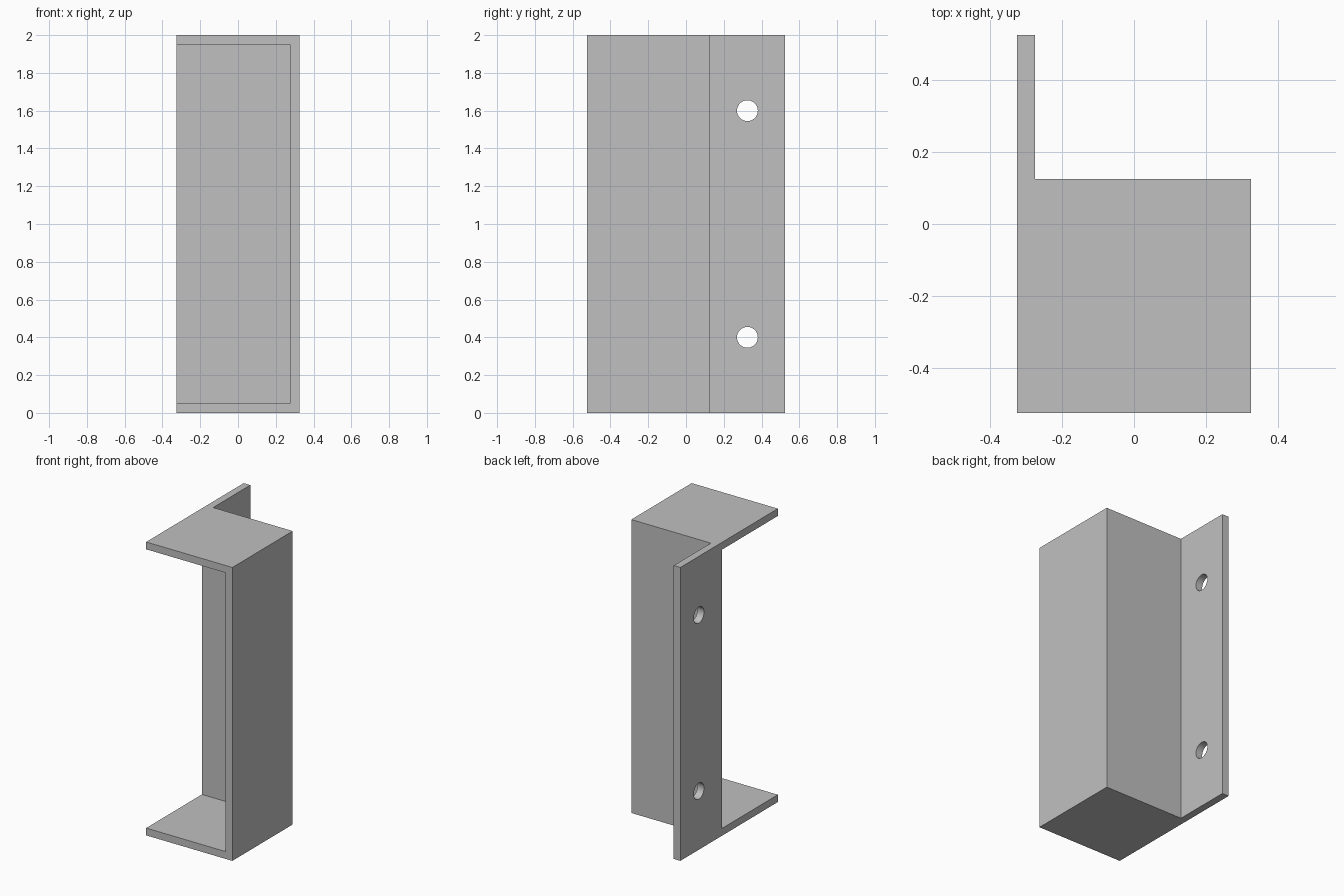
import bpy
import bmesh
import math
from mathutils import Matrix

default = bpy.data.objects.get("Cube")
if default:
    bpy.data.objects.remove(default, do_unlink=True)

GREY = (0.53, 0.53, 0.53, 1.0)
T = 0.05                      # sheet thickness
W, D, H = 0.325, 0.525, 2.0   # half width, half depth, height
BACK = 0.125                  # rear face of the box part

grey = bpy.data.materials.new("light grey")
grey.use_nodes = True
grey.diffuse_color = GREY
grey.node_tree.nodes["Principled BSDF"].inputs["Base Color"].default_value = GREY


def add_object(name, bm):
    mesh = bpy.data.meshes.new(name)
    bm.to_mesh(mesh)
    bm.free()
    mesh.materials.append(grey)
    obj = bpy.data.objects.new(name, mesh)
    bpy.context.collection.objects.link(obj)
    return obj


def prism(name, outline, z0, z1):
    """Extrude a plan outline from z0 up to z1."""
    bm = bmesh.new()
    base = bm.faces.new([bm.verts.new((x, y, z0)) for x, y in outline])
    top = bmesh.ops.extrude_face_region(bm, geom=[base])["geom"]
    verts = [v for v in top if isinstance(v, bmesh.types.BMVert)]
    bmesh.ops.translate(bm, verts=verts, vec=(0, 0, z1 - z0))
    bmesh.ops.recalc_face_normals(bm, faces=bm.faces)
    return add_object(name, bm)


# Bent sheet: side wall, back wall and rear flange in one plan outline
bracket = prism("bracket", [
    (W, -D), (W, BACK), (T - W, BACK), (T - W, D), (-W, D),
    (-W, BACK - T), (W - T, BACK - T), (W - T, -D)], 0, H)

# End plates closing the top and bottom
plan = [(-W, -D), (W, -D), (W, BACK), (-W, BACK)]
plates = [prism("bottom_plate", plan, 0, T), prism("top_plate", plan, H - T, H)]

# Screw hole cutters through the flange
cutters = []
for name, z in (("lower_hole_cutter", 0.4), ("upper_hole_cutter", 1.6)):
    bm = bmesh.new()
    bmesh.ops.create_cone(bm, cap_ends=True, segments=48, radius1=0.055,
                          radius2=0.055, depth=4 * T,
                          matrix=Matrix.Translation((T / 2 - W, 0.325, z))
                          @ Matrix.Rotation(math.pi / 2, 4, "Y"))
    cutters.append(add_object(name, bm))

# Join the plates, cut the holes, then bake the result
for part, operation in [(p, "UNION") for p in plates] + [(c, "DIFFERENCE") for c in cutters]:
    mod = bracket.modifiers.new(part.name, "BOOLEAN")
    mod.operation = operation
    mod.solver = "EXACT"
    mod.object = part
    part.hide_render = True

bpy.context.view_layer.update()
result = bracket.evaluated_get(bpy.context.evaluated_depsgraph_get())
mesh = bpy.data.meshes.new_from_object(result)
bracket.modifiers.clear()
bracket.data = mesh
for part in plates + cutters:
    bpy.data.objects.remove(part, do_unlink=True)

# Smooth hole walls, sharp sheet edges
bpy.ops.object.select_all(action="DESELECT")
bracket.select_set(True)
bpy.context.view_layer.objects.active = bracket
bpy.ops.object.shade_smooth_by_angle(angle=math.radians(30))
